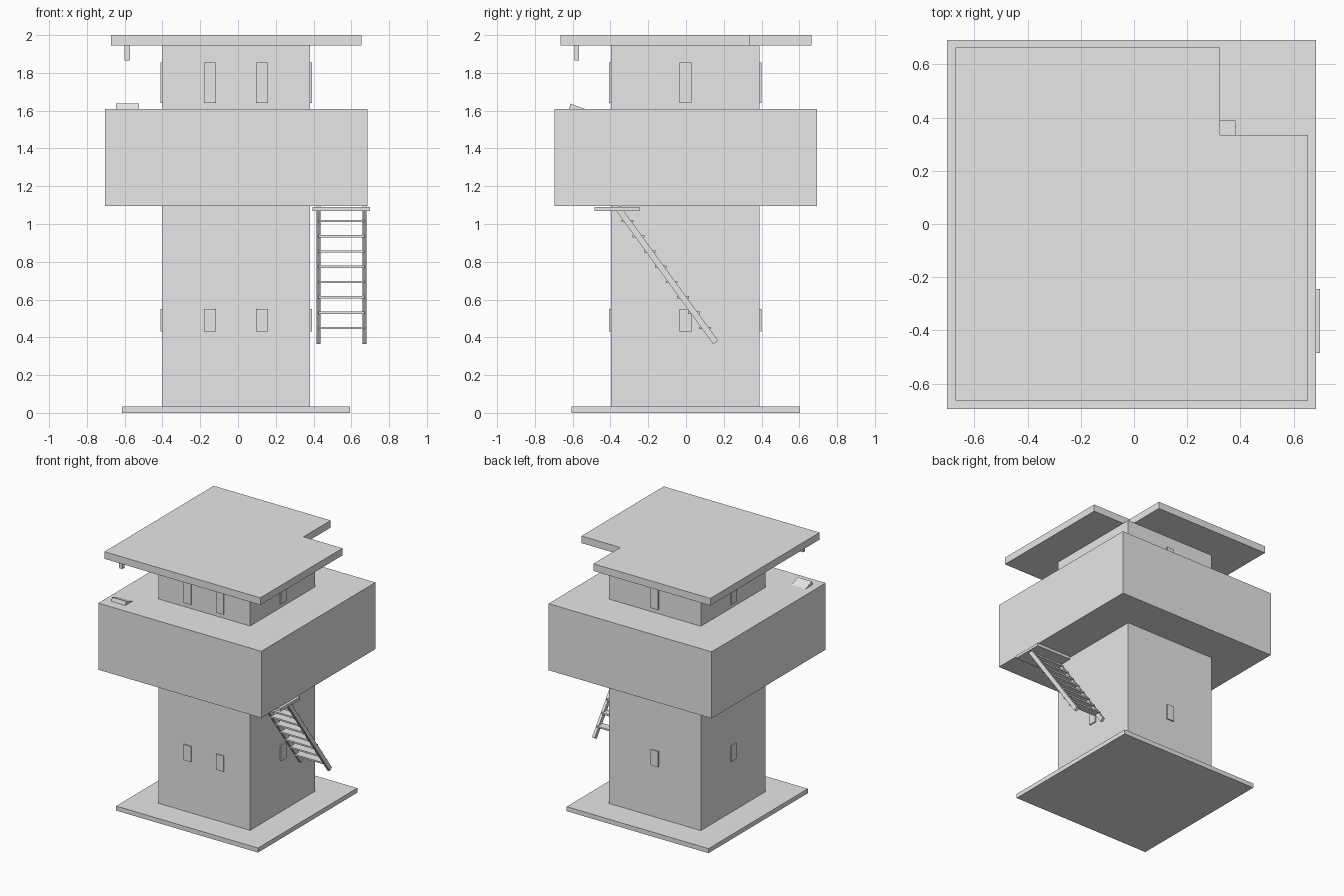
import bpy
from mathutils import Vector

cube = bpy.data.objects.get("Cube")
if cube:
    bpy.data.objects.remove(cube, do_unlink=True)

# Single flat colour
GREY = (0.8, 0.8, 0.8, 1.0)
grey = bpy.data.materials.new("plain_grey")
grey.use_nodes = True
grey.diffuse_color = GREY
grey.node_tree.nodes["Principled BSDF"].inputs["Base Color"].default_value = GREY


def prism(name, profile, depth):
    """Extrude a closed 3D outline along a vector."""
    depth = Vector(depth)
    n = len(profile)
    near = [Vector(p) for p in profile]
    verts = near + [p + depth for p in near]
    faces = [tuple(reversed(range(n))), tuple(range(n, 2 * n))]
    faces += [(i, (i + 1) % n, n + (i + 1) % n, n + i) for i in range(n)]
    mesh = bpy.data.meshes.new(name)
    mesh.from_pydata(verts, [], faces)
    mesh.materials.append(grey)
    obj = bpy.data.objects.new(name, mesh)
    bpy.context.collection.objects.link(obj)
    return obj


def box(name, x, y, z):
    """Axis-aligned box from (low, high) ranges."""
    outline = [(x[0], y[0], z[0]), (x[1], y[0], z[0]),
               (x[1], y[1], z[0]), (x[0], y[1], z[0])]
    return prism(name, outline, (0, 0, z[1] - z[0]))


# Main masses
WEST, EAST, FRONT, BACK = -0.40, 0.382, -0.398, 0.39
ROOF_Z = 1.945
box("base_slab", (-0.614, 0.594), (-0.605, 0.603), (0, 0.035))
box("tower", (WEST, EAST), (FRONT, BACK), (0.035, ROOF_Z))
box("gallery", (-0.703, 0.685), (-0.695, 0.693), (1.095, 1.608))

# Roof with a notched back corner
roof = [(-0.672, -0.664), (0.655, -0.664), (0.655, 0.335),
        (0.324, 0.335), (0.324, 0.664), (-0.672, 0.664)]
prism("roof", [(x, y, ROOF_Z) for x, y in roof], (0, 0, 2 - ROOF_Z))

# Raised window panels: two in front, one on each other side
HALF, OUT = 0.032, 0.009
for level, z in (("lower", (0.43, 0.55)), ("upper", (1.64, 1.855))):
    for side, cx in (("right", -0.148), ("left", 0.128)):
        box(f"{level}_front_window_{side}", (cx - HALF, cx + HALF),
            (FRONT - OUT, FRONT + OUT), z)
    box(f"{level}_back_window", (-0.01 - HALF, -0.01 + HALF),
        (BACK - OUT, BACK + OUT), z)
    for side, wall in (("right", WEST), ("left", EAST)):
        box(f"{level}_{side}_window", (wall - OUT, wall + OUT),
            (-0.002 - HALF, -0.002 + HALF), z)

# Roof post and tilted panel at the front corner
box("roof_post", (-0.60, -0.572), (-0.59, -0.566), (1.865, ROOF_Z))
prism("tilted_panel", [(-0.645, -0.62, 1.607), (-0.645, -0.53, 1.607),
                       (-0.645, -0.611, 1.637)], (0.12, 0, 0))

# Stair landing, stringers and treads
box("stair_landing", (0.395, 0.70), (-0.485, -0.245), (1.068, 1.09))
foot, head = Vector((0, 0.157, 0.373)), Vector((0, -0.362, 1.087))
along = (head - foot).normalized()
across = Vector((0, along.z, -along.y)) * 0.016
for side, x in (("inner", 0.416), ("outer", 0.66)):
    shift = Vector((x, 0, 0))
    prism(f"{side}_stringer", [p + shift for p in
          (foot - across, foot + across, head + across, head - across)],
          (0.021, 0, 0))
for i in range(8):
    z = 0.45 + i * 0.0808
    y = foot.y + (z - foot.z) * along.y / along.z
    box(f"stair_tread_{i + 1}", (0.426, 0.67), (y - 0.031, y + 0.031),
        (z - 0.006, z + 0.006))
